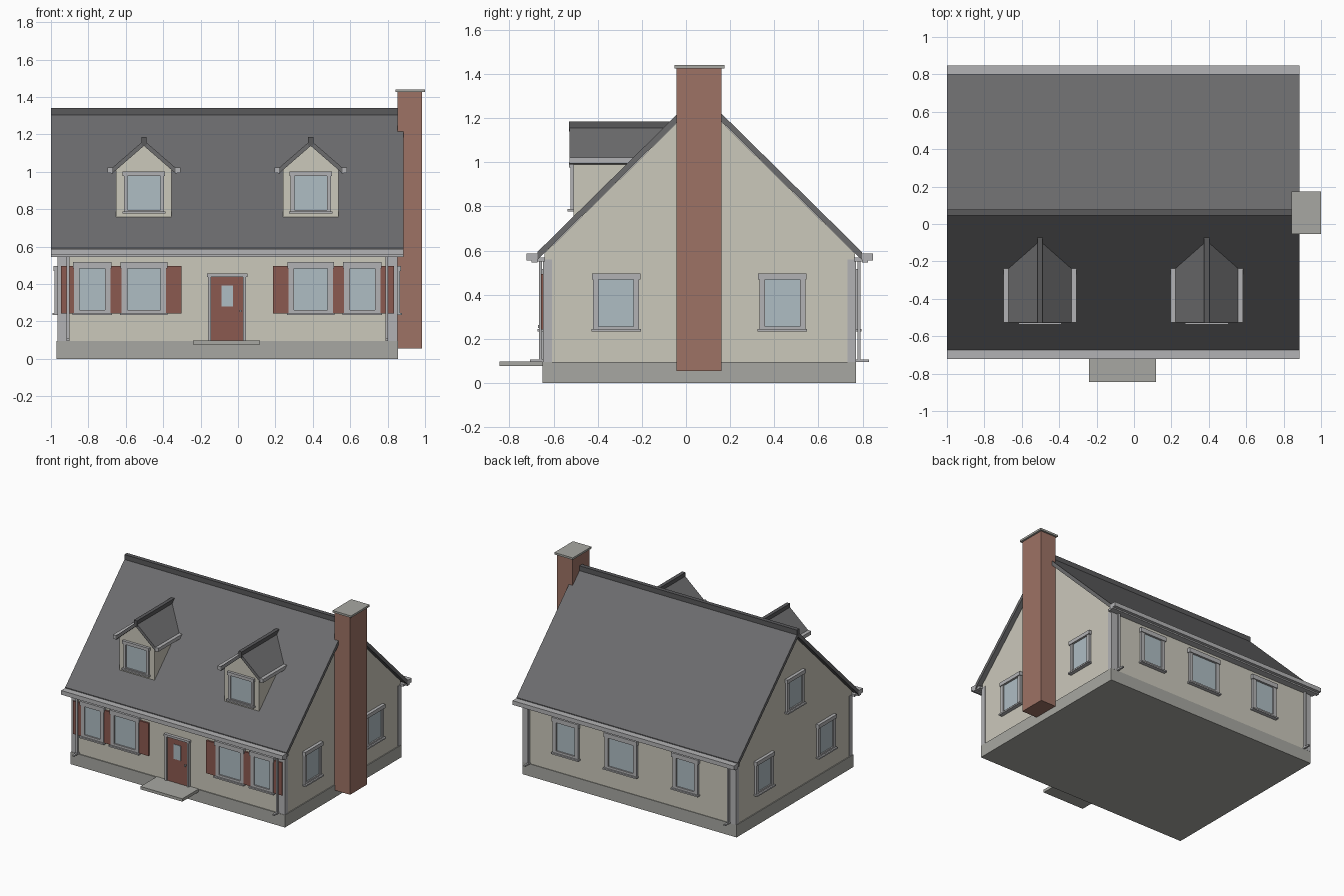
import bpy, bmesh
from math import pi
from mathutils import Matrix, Vector

if "Cube" in bpy.data.objects:
    bpy.data.objects.remove(bpy.data.objects["Cube"])


def material(name, r, g, b):
    m = bpy.data.materials.new(name)
    m.diffuse_color = (r, g, b, 1)
    m.use_nodes = True
    m.node_tree.nodes["Principled BSDF"].inputs["Base Color"].default_value = m.diffuse_color
    return m


SIDING = material("siding", .60, .58, .50)
ROOF = material("shingles", .15, .15, .155)
RIDGE = material("ridge", .10, .10, .105)
BRICK = material("brick", .34, .17, .13)
RED = material("red_paint", .26, .10, .08)
GLASS = material("glass", .43, .51, .55)
TRIM = material("trim", .45, .45, .46)
STONE = material("stone", .39, .39, .36)

XC, YC = -.057, .062              # middle of the house body
RIDGE_Z, SLOPE = 1.318, .985      # main roof top surface


def finish(name, bm, mat):
    bmesh.ops.recalc_face_normals(bm, faces=bm.faces)
    me = bpy.data.meshes.new(name)
    bm.to_mesh(me)
    bm.free()
    me.materials.append(mat)
    ob = bpy.data.objects.new(name, me)
    bpy.context.collection.objects.link(ob)
    return ob


def boxes(name, mat, *bounds, xf=Matrix()):
    """One object from boxes given as (x0, x1, y0, y1, z0, z1)."""
    bm = bmesh.new()
    for x0, x1, y0, y1, z0, z1 in bounds:
        m = Matrix.Translation(((x0 + x1) / 2, (y0 + y1) / 2, (z0 + z1) / 2))
        m = xf @ m @ Matrix.Diagonal((x1 - x0, y1 - y0, z1 - z0, 1))
        bmesh.ops.create_cube(bm, size=1, matrix=m)
    return finish(name, bm, mat)


def loft(name, mat, start, end):
    """Prism between two matching outlines."""
    bm = bmesh.new()
    a = [bm.verts.new(p) for p in start]
    b = [bm.verts.new(p) for p in end]
    bm.faces.new(a)
    bm.faces.new(b)
    for i in range(len(a)):
        j = (i + 1) % len(a)
        bm.faces.new((a[i], a[j], b[j], b[i]))
    return finish(name, bm, mat)


def prism_x(name, mat, profile, x0, x1):
    return loft(name, mat, [(x0, y, z) for y, z in profile],
                [(x1, y, z) for y, z in profile])


def chevron(c, half, top, slope, t):
    """Roof cross-section: an upside-down V of vertical thickness t."""
    e = top - slope * half
    return [(c - half, e), (c, top), (c + half, e),
            (c + half, e - t), (c, top - t), (c - half, e - t)]


def window(name, place, angle, w, z0, z1, bar=.03):
    """Frame, header, sill and pane on a wall; local -y points outward."""
    xf = Matrix.Translation(place) @ Matrix.Rotation(angle, 4, 'Z')
    h = w / 2
    boxes(name + "_frame", TRIM,
          (-h, -h + bar, -.018, .005, z0, z1), (h - bar, h, -.018, .005, z0, z1),
          (-h - .006, h + .006, -.024, .005, z1 - bar - .004, z1),
          (-h + bar, h - bar, -.018, .005, z0, z0 + bar - .008),
          (-h - .008, h + .008, -.03, .005, z0 - .006, z0 + .005), xf=xf)
    boxes(name + "_glass", GLASS,
          (-h + bar, h - bar, -.008, .004, z0 + bar - .008, z1 - bar - .004), xf=xf)


# House body
boxes("foundation", STONE, (-.97, .855, -.65, .77, 0, .095))
boxes("walls", SIDING, (-.963, .848, -.643, .765, .095, .56))
gz = RIDGE_Z - .038
prism_x("gable_walls", SIDING,
        [(YC - .704, .56), (YC - .704, gz - SLOPE * .704), (YC, gz),
         (YC + .704, gz - SLOPE * .704), (YC + .704, .56)], -.963, .848)

# Main roof and ridge cap
prism_x("main_roof", ROOF, chevron(YC, .736, RIDGE_Z, SLOPE, .036), -1, .885)
boxes("ridge_cap", RIDGE, (-1, .885, YC - .016, YC + .016, 1.29, 1.34))

# Eaves, corner boards and downspouts on both long sides
for side, s in (("front", -1), ("back", 1)):
    def ys(a, b):
        return tuple(sorted((YC + s * a, YC + s * b)))
    boxes(side + "_gutter", TRIM, (-1, .885, *ys(.735, .785), .555, .587),
          (-1, .885, *ys(.735, .762), .545, .555))
    boxes(side + "_soffit", TRIM, (-.99, .875, *ys(.70, .737), .55, .568))
    for end, e in (("left", -1), ("right", 1)):
        def xs(a, b):
            return tuple(sorted((XC + e * a, XC + e * b)))
        boxes(f"{side}_{end}_corner_board", TRIM,
              (*xs(.85, .909), *ys(.70, .709), .095, .56),
              (*xs(.90, .909), *ys(.67, .709), .095, .56))
        boxes(f"{side}_{end}_downspout", TRIM,
              (*xs(.845, .86), *ys(.715, .728), .10, .55),
              (*xs(.845, .86), *ys(.705, .768), .095, .107))

# Front windows and shutters, mirrored about the house middle
for end, e in (("left", -1), ("right", 1)):
    for i, (d, w) in enumerate(((.722, .195), (.446, .238))):
        window(f"front_{end}_window_{i}", (XC + e * d, -.643, 0), 0, w, .24, .516)
    for i, (d, w) in enumerate(((.853, .074), (.595, .076), (.288, .086))):
        x = XC + e * d
        boxes(f"front_{end}_shutter_{i}", RED,
              (x - w / 2, x + w / 2, -.657, -.64, .243, .495))

# Back and gable windows
for x, w in ((.48, .215), (.01, .27), (-.54, .215)):
    window("back_window", (x, .765, 0), pi, w, .24, .516)
for y in (-.317, .437):
    window("right_window", (.848, y, 0), pi / 2, .208, .24, .497, .025)
    window("left_window", (-.963, y, 0), -pi / 2, .208, .24, .497, .025)
window("left_attic_window", (-.963, YC, 0), -pi / 2, .208, .73, .987, .025)

# Front door and step
boxes("door_frame", TRIM, (-.16, -.144, -.663, -.64, .095, .45),
      (.028, .044, -.663, -.64, .095, .45), (-.166, .05, -.667, -.64, .438, .455))
boxes("door", RED, (-.144, .028, -.654, -.64, .095, .438))
boxes("door_glass", GLASS, (-.088, -.027, -.658, -.65, .28, .393))
boxes("door_handle", TRIM, (.008, .018, -.67, -.65, .25, .262))
boxes("door_step", STONE, (-.24, .117, -.845, -.645, .076, .098))

# Chimney
boxes("chimney", BRICK, (.853, .985, -.043, .161, .055, 1.43))
boxes("chimney_cap", STONE, (.843, 1, -.053, .174, 1.425, 1.44))


def to_roof(x, z, sink=.015):
    """Point just inside the main roof's front slope at height z."""
    return (x, YC - (RIDGE_Z - z) / SLOPE + sink, z)


# Dormers
for end, c in (("left", XC - .446), ("right", XC + .446)):
    n = end + "_dormer"
    wall = [(c - .148, .757), (c - .148, 1.01), (c, 1.138), (c + .148, 1.01), (c + .148, .757)]
    loft(n + "_walls", SIDING, [(x, -.51, z) for x, z in wall], [to_roof(x, z) for x, z in wall])
    roof = chevron(c, .17, 1.168, .868, .03)
    loft(n + "_roof", ROOF, [(x, -.527, z) for x, z in roof], [to_roof(x, z) for x, z in roof])
    cap = [(c - .014, 1.14), (c - .014, 1.185), (c + .014, 1.185), (c + .014, 1.14)]
    loft(n + "_ridge_cap", RIDGE, [(x, -.53, z) for x, z in cap], [to_roof(x, z) for x, z in cap])
    for s in (-1, 1):
        g = [(c + s * .165, .99), (c + s * .165, 1.022), (c + s * .195, 1.022), (c + s * .195, .995)]
        loft(n + "_gutter", TRIM, [(x, -.527, z) for x, z in g], [to_roof(x, z) for x, z in g])
    window(n + "_window", (c, -.506, 0), 0, .215, .783, 1.0, .02)
